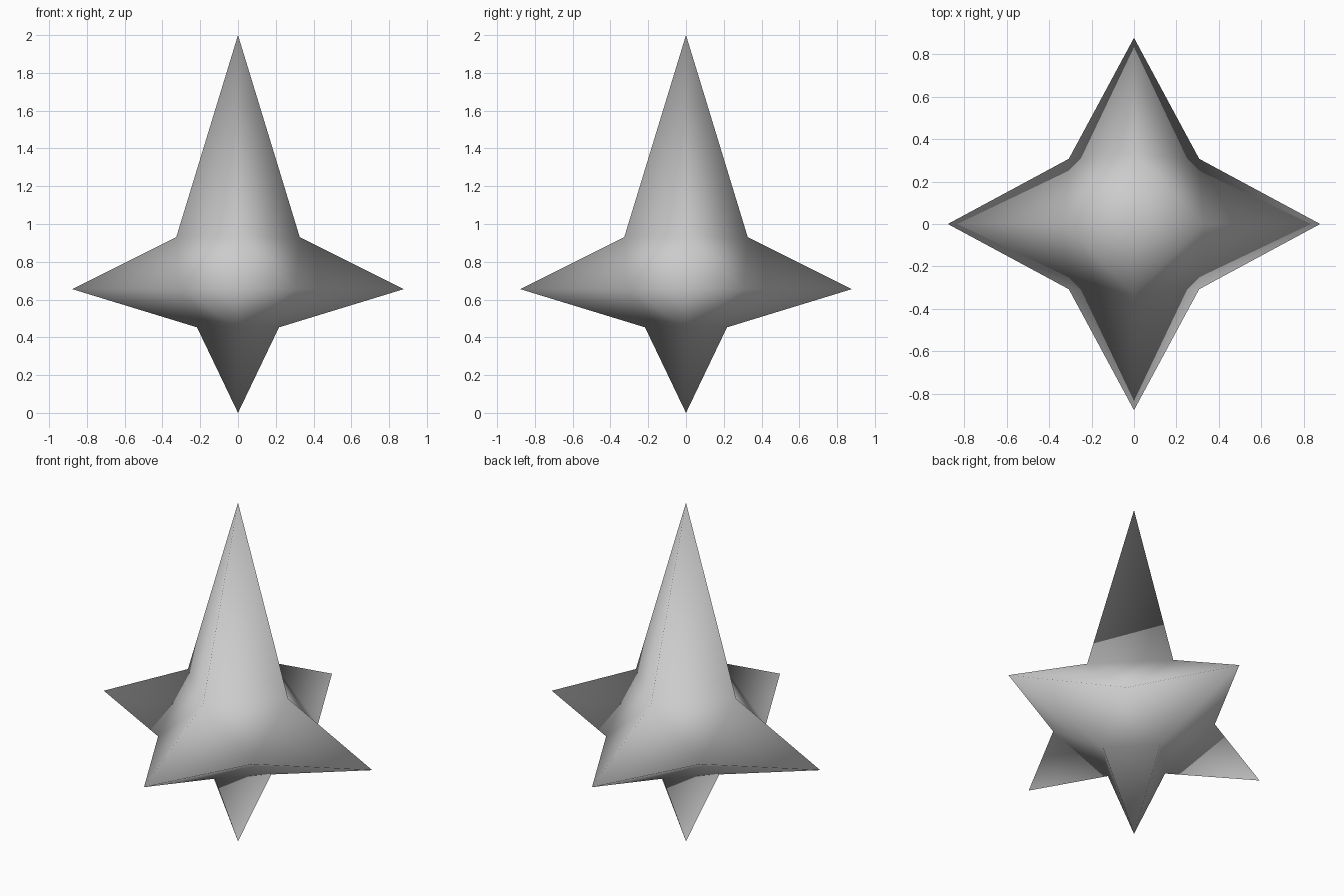
import bpy
import bmesh
from itertools import product
from mathutils import Vector

cube = bpy.data.objects.get("Cube")
if cube:
    bpy.data.objects.remove(cube, do_unlink=True)

# Matte grey used on the whole star
grey = bpy.data.materials.new("light_grey")
grey.use_nodes = True
colour = (0.6, 0.6, 0.6, 1)
grey.diffuse_color = colour
shader = next(n for n in grey.node_tree.nodes if n.type == "BSDF_PRINCIPLED")
shader.inputs["Base Color"].default_value = colour
shader.inputs["Roughness"].default_value = 0.8

WAIST = 0.655       # height of the four side points
REACH = 0.877       # length of the side points
SIDE_VALLEY = 0.307


def octant(bm, sx, sy, up):
    """One eighth of the star: three spike faces around a middle face."""
    tip_z, valley_r, valley_z = (2, 0.327, 0.93) if up else (0, 0.217, 0.453)
    points = {
        "x": (sx * REACH, 0, WAIST),
        "y": (0, sy * REACH, WAIST),
        "z": (0, 0, tip_z),
        "xy": (sx * SIDE_VALLEY, sy * SIDE_VALLEY, WAIST),
        "xz": (sx * valley_r, 0, valley_z),
        "yz": (0, sy * valley_r, valley_z),
    }
    v = {name: bm.verts.new(Vector(p)) for name, p in points.items()}
    for corners in (("x", "xy", "xz"), ("y", "yz", "xy"),
                    ("z", "xz", "yz"), ("xy", "yz", "xz")):
        bm.faces.new([v[c] for c in corners])


# Six-pointed star, welded from its eight octants
bm = bmesh.new()
for sx, sy, up in product((-1, 1), (-1, 1), (True, False)):
    octant(bm, sx, sy, up)
bmesh.ops.remove_doubles(bm, verts=bm.verts, dist=0.0001)
bmesh.ops.recalc_face_normals(bm, faces=bm.faces)
for face in bm.faces:
    face.smooth = True

mesh = bpy.data.meshes.new("six_pointed_star")
bm.to_mesh(mesh)
bm.free()
mesh.materials.append(grey)
star = bpy.data.objects.new("six_pointed_star", mesh)
bpy.context.collection.objects.link(star)
